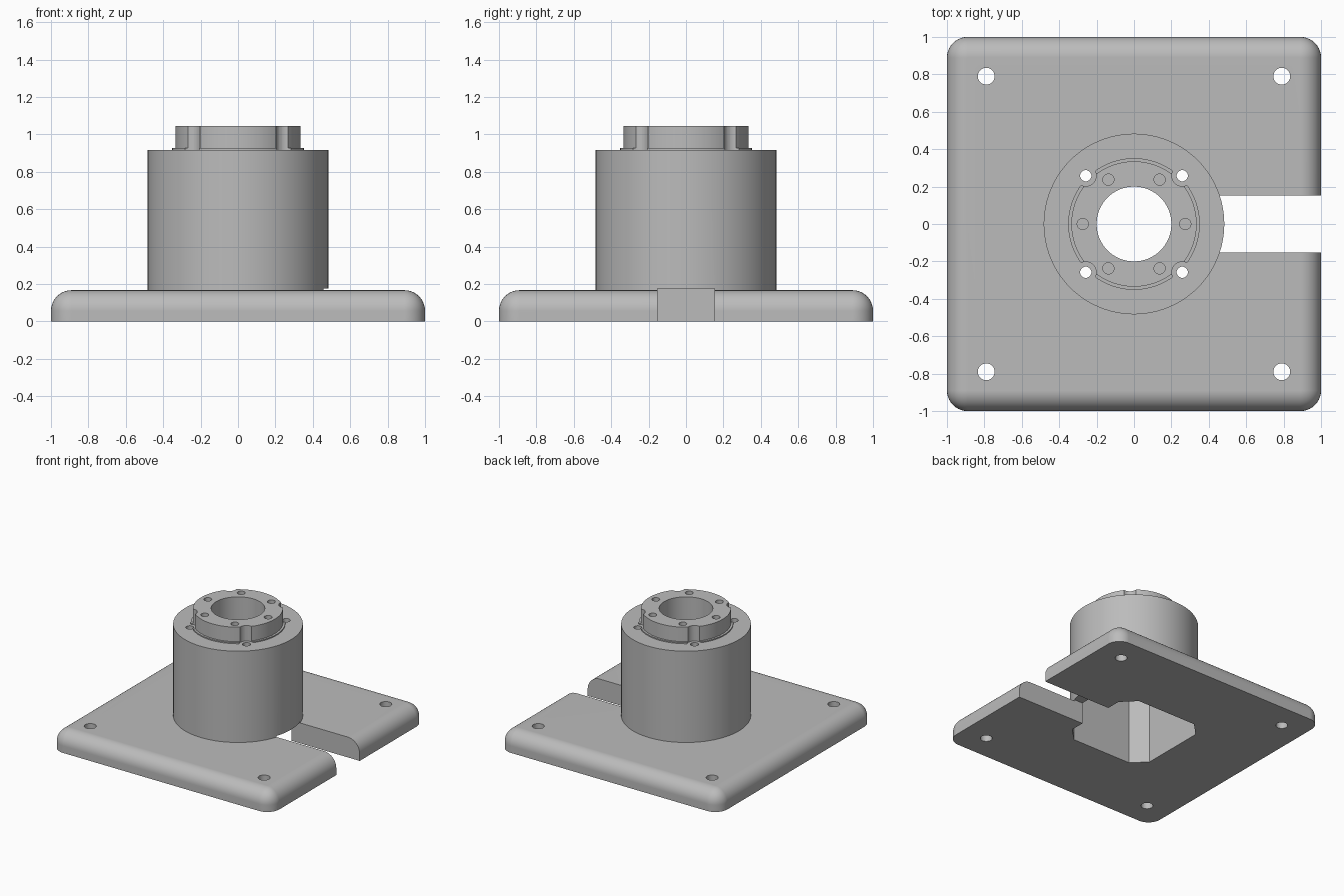
import bpy, bmesh
from math import pi, cos, sin, radians
from mathutils import Matrix

if "Cube" in bpy.data.objects:
    bpy.data.objects.remove(bpy.data.objects["Cube"])

# Key heights
PLATE_TOP, HOUSING_TOP, BOSS_TOP = 0.167, 0.917, 1.045
CAVITY_TOP, SLOT_TOP = 0.833, 0.177
HOLE_R = 0.03

grey = bpy.data.materials.new("plain grey")
grey.use_nodes = True
grey.diffuse_color = (0.5, 0.5, 0.5, 1)
grey.node_tree.nodes["Principled BSDF"].inputs["Base Color"].default_value = (0.5, 0.5, 0.5, 1)


def to_object(name, bm):
    bmesh.ops.recalc_face_normals(bm, faces=bm.faces[:])
    mesh = bpy.data.meshes.new(name)
    bm.to_mesh(mesh)
    bm.free()
    mesh.materials.append(grey)
    obj = bpy.data.objects.new(name, mesh)
    bpy.context.collection.objects.link(obj)
    return obj


def add_cylinder(bm, x, y, r, z0, z1, sides=32):
    bmesh.ops.create_cone(bm, cap_ends=True, segments=sides, radius1=r, radius2=r,
                          depth=z1 - z0, matrix=Matrix.Translation((x, y, (z0 + z1) / 2)))


def add_box(bm, x0, x1, y0, y1, z0, z1):
    m = Matrix.Translation(((x0 + x1) / 2, (y0 + y1) / 2, (z0 + z1) / 2))
    m = m @ Matrix.Diagonal((x1 - x0, y1 - y0, z1 - z0, 1))
    return bmesh.ops.create_cube(bm, size=1, matrix=m)["verts"]


def vertical_edges(bm):
    return [e for e in bm.edges if abs(e.verts[0].co.z - e.verts[1].co.z) > 0.01]


def cut(obj, cutters):
    """Subtract every cutter from the object and remove the cutters."""
    for c in cutters:
        c.hide_render = True
        mod = obj.modifiers.new("cut", 'BOOLEAN')
        mod.operation, mod.solver, mod.object = 'DIFFERENCE', 'EXACT', c
    graph = bpy.context.evaluated_depsgraph_get()
    mesh = bpy.data.meshes.new_from_object(obj.evaluated_get(graph))
    obj.modifiers.clear()
    obj.data = mesh
    for c in cutters:
        bpy.data.objects.remove(c)


def finish(obj):
    bpy.ops.object.select_all(action='DESELECT')
    obj.select_set(True)
    bpy.context.view_layer.objects.active = obj
    bpy.ops.object.shade_smooth_by_angle(angle=radians(30))
    mod = obj.modifiers.new("even_normals", 'WEIGHTED_NORMAL')
    mod.keep_sharp = True


# Cutters
def holes(points, r, z0, z1):
    bm = bmesh.new()
    for x, y in points:
        add_cylinder(bm, x, y, r, z0, z1)
    return to_object("hole_cutter", bm)


def cavity():
    bm = bmesh.new()
    add_box(bm, -0.38, 0.38, -0.38, 0.38, -0.1, CAVITY_TOP)
    bmesh.ops.bevel(bm, geom=vertical_edges(bm), offset=0.11, segments=1, affect='EDGES')
    return to_object("cavity_cutter", bm)


def cable_slot():
    bm = bmesh.new()
    add_box(bm, 0.2, 1.2, -0.152, 0.152, -0.2, SLOT_TOP)
    return to_object("slot_cutter", bm)


def bore():
    bm = bmesh.new()
    add_cylinder(bm, 0, 0, 0.2, 0.7, 1.2, 64)
    return to_object("bore_cutter", bm)


def corners(d):
    return [(sx * d, sy * d) for sx in (-1, 1) for sy in (-1, 1)]


# Base plate with rounded corners and top edges
bm = bmesh.new()
add_box(bm, -1, 1, -1, 1, 0, PLATE_TOP)
rounded = [e for e in bm.edges if max(v.co.z for v in e.verts) > 0.1]
bmesh.ops.bevel(bm, geom=rounded, offset=0.11, segments=10, profile=0.5, affect='EDGES')
base_plate = to_object("base_plate", bm)
cut(base_plate, [cavity(), cable_slot(), holes(corners(0.79), 0.045, -0.1, 0.3)])
finish(base_plate)

# Hollow round housing
bm = bmesh.new()
add_cylinder(bm, 0, 0, 0.483, PLATE_TOP, HOUSING_TOP, 96)
housing = to_object("motor_housing", bm)
cut(housing, [cavity(), cable_slot(), bore(), holes(corners(0.258), HOLE_R, 0.7, 1.2)])
finish(housing)

# Raised boss with a thin lip, screw head pockets and a ring of blind holes
bm = bmesh.new()
profile = [(0.2, HOUSING_TOP), (0.352, HOUSING_TOP), (0.352, 0.926),
           (0.335, 0.926), (0.335, BOSS_TOP), (0.2, BOSS_TOP)]
ring = [bm.verts.new((r, 0, z)) for r, z in profile]
edges = [bm.edges.new((ring[i], ring[(i + 1) % len(ring)])) for i in range(len(ring))]
bmesh.ops.spin(bm, geom=ring + edges, axis=(0, 0, 1), cent=(0, 0, 0),
               angle=2 * pi, steps=96, use_merge=True)
bmesh.ops.remove_doubles(bm, verts=bm.verts[:], dist=0.0001)
boss = to_object("top_boss", bm)
circle = [(0.274 * cos(i * pi / 3), 0.274 * sin(i * pi / 3)) for i in range(6)]
cut(boss, [holes(corners(0.258), 0.056, 0.9, 1.2), holes(circle, HOLE_R, 0.94, 1.2)])
finish(boss)
